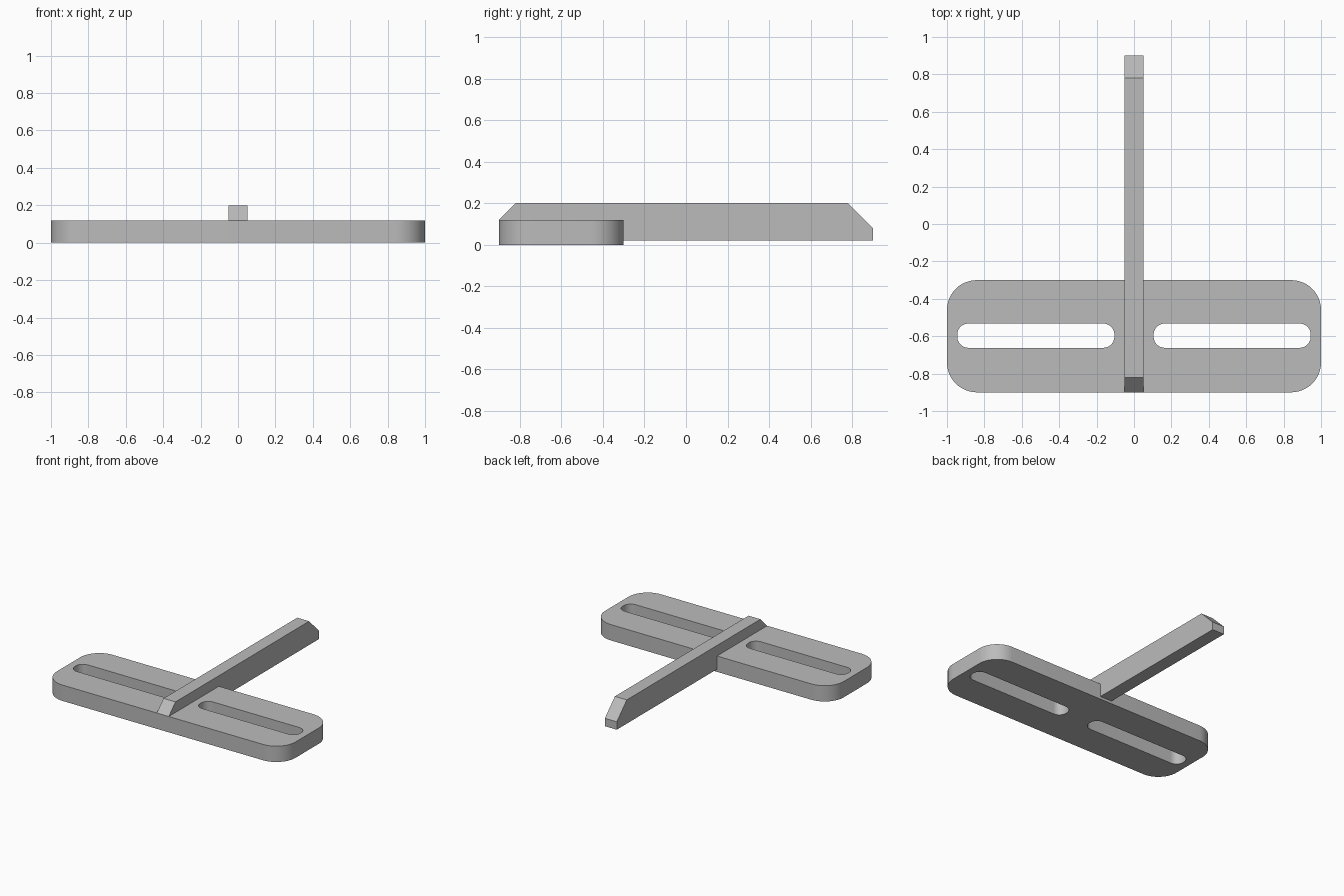
import bpy
import bmesh
from math import cos, sin, pi, radians
from mathutils import Vector

default = bpy.data.objects.get("Cube")
if default:
    bpy.data.objects.remove(default, do_unlink=True)

# Single grey material
grey = bpy.data.materials.new("plain grey")
grey.use_nodes = True
colour = (0.5, 0.5, 0.5, 1)
grey.diffuse_color = colour
shader = grey.node_tree.nodes["Principled BSDF"]
shader.inputs["Base Color"].default_value = colour
shader.inputs["Roughness"].default_value = 0.7


def prism(name, points, offset):
    """Extrude a closed outline along an offset vector."""
    bm = bmesh.new()
    face = bm.faces.new([bm.verts.new(p) for p in points])
    result = bmesh.ops.extrude_face_region(bm, geom=[face])
    verts = [g for g in result["geom"] if isinstance(g, bmesh.types.BMVert)]
    bmesh.ops.translate(bm, verts=verts, vec=Vector(offset))
    bmesh.ops.recalc_face_normals(bm, faces=bm.faces)
    mesh = bpy.data.meshes.new(name)
    bm.to_mesh(mesh)
    bm.free()
    mesh.materials.append(grey)
    obj = bpy.data.objects.new(name, mesh)
    bpy.context.collection.objects.link(obj)
    return obj


def rounded_rect(cx, cy, half_x, half_y, radius, z, steps=12):
    """Outline of a rectangle with rounded corners at height z."""
    points = []
    for corner, (sx, sy) in enumerate([(1, 1), (-1, 1), (-1, -1), (1, -1)]):
        for i in range(steps + 1):
            a = (corner + i / steps) * pi / 2
            points.append((cx + sx * (half_x - radius) + radius * cos(a),
                           cy + sy * (half_y - radius) + radius * sin(a), z))
    return points


# Base plate with rounded corners
plate = prism("base_plate", rounded_rect(0, -0.6, 1, 0.3, 0.16, 0), (0, 0, 0.12))

# Two mounting slots cut through the plate
for side, name in ((1, "left_slot_cutter"), (-1, "right_slot_cutter")):
    outline = rounded_rect(side * 0.525, -0.597, 0.42, 0.065, 0.06, -0.1)
    cutter = prism(name, outline, (0, 0, 0.4))
    cutter.hide_render = True
    cut = plate.modifiers.new(name, "BOOLEAN")
    cut.operation = "DIFFERENCE"
    cut.solver = "EXACT"
    cut.object = cutter
    bpy.context.view_layer.objects.active = plate
    bpy.ops.object.modifier_apply(modifier=cut.name)
    bpy.data.objects.remove(cutter, do_unlink=True)

bpy.ops.object.select_all(action="DESELECT")
plate.select_set(True)
bpy.context.view_layer.objects.active = plate
bpy.ops.object.shade_smooth_by_angle(angle=radians(30))

# Long bar with sloped ends, let into the plate
profile = [(-0.9, 0.12), (-0.82, 0.2), (0.78, 0.2),
           (0.9, 0.08), (0.9, 0.02), (-0.8, 0.02)]
prism("center_bar", [(-0.05, y, z) for y, z in profile], (0.1, 0, 0))
